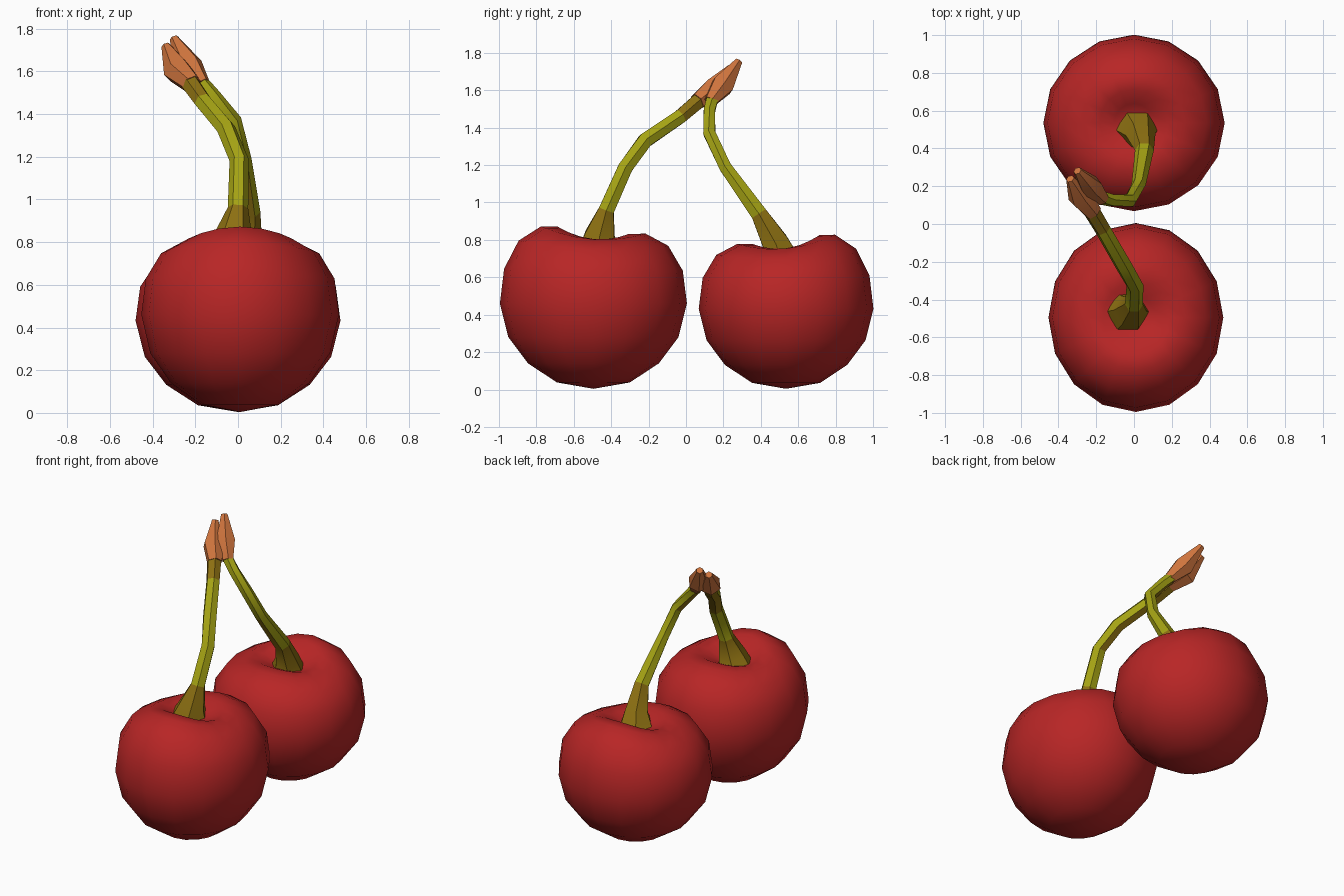
import bpy, bmesh, math
from mathutils import Vector

if "Cube" in bpy.data.objects:
    bpy.data.objects.remove(bpy.data.objects["Cube"])


def material(name, rgb):
    m = bpy.data.materials.new(name)
    m.diffuse_color = (*rgb, 1)
    m.use_nodes = True
    m.node_tree.nodes["Principled BSDF"].inputs["Base Color"].default_value = m.diffuse_color
    return m


RED = material("cherry red", (0.48, 0.019, 0.019))
GREEN = material("stem green", (0.38, 0.37, 0.007))
BROWN = material("stem brown", (0.27, 0.165, 0.006))
ORANGE = material("bud orange", (0.62, 0.175, 0.047))


def finish(bm, name, mats, angle, rule=None):
    bmesh.ops.recalc_face_normals(bm, faces=bm.faces)
    bm.normal_update()
    if rule:
        for f in bm.faces:
            f.material_index = rule(f)
    me = bpy.data.meshes.new(name)
    bm.to_mesh(me)
    bm.free()
    for m in mats:
        me.materials.append(m)
    ob = bpy.data.objects.new(name, me)
    bpy.context.collection.objects.link(ob)
    bpy.ops.object.select_all(action='DESELECT')
    ob.select_set(True)
    bpy.context.view_layer.objects.active = ob
    bpy.ops.object.shade_smooth_by_angle(angle=math.radians(angle))
    return ob


def skin(bm, rings):
    n = len(rings[0])
    for a, b in zip(rings, rings[1:]):
        for i in range(n):
            j = (i + 1) % n
            bm.faces.new((a[i], a[j], b[j], b[i]))


# Cherry: lathed profile with a dimple and a slightly saddle-shaped rim
PROFILE = [(0.39, 0.038), (0.70, 0.14), (0.91, 0.28), (1.0, 0.46), (0.955, 0.635),
           (0.80, 0.765), (0.56, 0.828), (0.38, 0.828), (0.22, 0.79)]


def cherry(name, cx, cy, rx, ry, zs, tilt, n=16):
    bm = bmesh.new()
    rings = []
    for r, z in PROFILE:
        ring = []
        for i in range(n):
            a = 2 * math.pi * i / n
            w = max(0, (z - 0.45) / 0.38) ** 2 * min(1, r / 0.4)
            dz = w * (tilt * math.sin(a) - 0.025 * math.cos(2 * a))
            ring.append(bm.verts.new((cx + rx * r * math.cos(a),
                                      cy + ry * r * math.sin(a), z * zs + dz)))
        rings.append(ring)
    skin(bm, rings)
    for ring, z in ((rings[0], 0.004), (rings[-1], 0.76 * zs)):
        c = bm.verts.new((cx, cy, z))
        for i in range(n):
            bm.faces.new((ring[i], ring[(i + 1) % n], c))
    finish(bm, name, [RED], 80)


cherry("front_cherry", 0.01, -0.495, 0.463, 0.5, 1.0, -0.02)
cherry("back_cherry", 0.0, 0.535, 0.48, 0.467, 0.94, 0.025)


# Tube swept along points (x, y, z, radius)
def tube(name, pts, mats, n, angle, rule=None, flat_start=False):
    bm = bmesh.new()
    p = [Vector(q[:3]) for q in pts]
    rings = []
    for k, q in enumerate(pts):
        t = (p[min(k + 1, len(p) - 1)] - p[max(k - 1, 0)]).normalized()
        if flat_start and k == 0:
            t = Vector((0, 0, 1))
        side = Vector((1, 0, 0)) - t * t.x
        side.normalize()
        up = t.cross(side)
        rings.append([bm.verts.new(p[k] + q[3] * (
            side * math.cos(2 * math.pi * i / n) + up * math.sin(2 * math.pi * i / n)))
            for i in range(n)])
    skin(bm, rings)
    bm.faces.new(rings[0])
    bm.faces.new(rings[-1])
    finish(bm, name, mats, angle, rule)


# Stems: brown flared foot, brown underside, green elsewhere
def stem_rule(top):
    def rule(f):
        z = f.calc_center_median().z
        return 1 if z < 0.97 or z > top or f.normal.z < -0.45 else 0
    return rule


tube("front_stem", [(-0.04, -0.465, 0.765, 0.12), (-0.02, -0.46, 0.83, 0.09),
                    (0.0, -0.425, 0.96, 0.048), (0.005, -0.325, 1.185, 0.045),
                    (-0.055, -0.22, 1.33, 0.045), (-0.165, -0.03, 1.46, 0.043),
                    (-0.225, 0.07, 1.545, 0.046)],
     [GREEN, BROWN], 6, 50, stem_rule(1.48), True)
tube("back_stem", [(0.01, 0.505, 0.705, 0.12), (0.035, 0.475, 0.79, 0.08),
                   (0.055, 0.39, 0.94, 0.05), (0.025, 0.21, 1.19, 0.038),
                   (-0.02, 0.125, 1.37, 0.037), (-0.12, 0.125, 1.49, 0.035),
                   (-0.175, 0.14, 1.55, 0.036)],
     [GREEN, BROWN], 6, 50, stem_rule(9), True)

# Paired buds at the top of the stems
tube("front_bud", [(-0.215, 0.06, 1.54, 0.047), (-0.285, 0.15, 1.605, 0.068),
                   (-0.338, 0.24, 1.72, 0.022)], [ORANGE], 6, 25)
tube("back_bud", [(-0.165, 0.13, 1.54, 0.036), (-0.23, 0.195, 1.625, 0.066),
                  (-0.3, 0.282, 1.755, 0.022)], [ORANGE], 6, 25)
